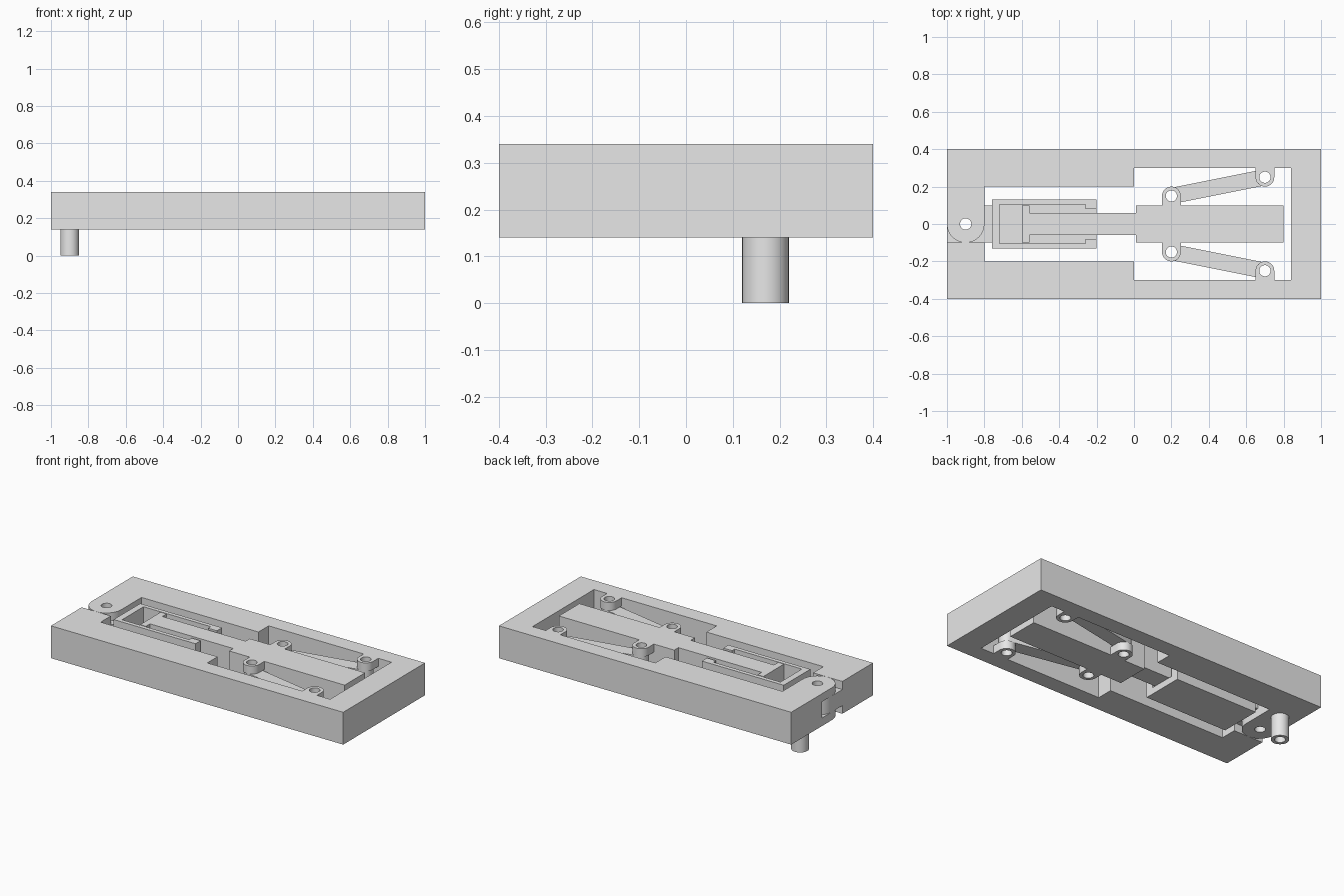
import bpy, bmesh
from math import pi, cos, sin, atan2
from mathutils import Vector

cube = bpy.data.objects.get("Cube")
if cube:
    bpy.data.objects.remove(cube)

grey = bpy.data.materials.new("plain grey")
grey.use_nodes = True
grey.diffuse_color = (0.8, 0.8, 0.8, 1)
grey.node_tree.nodes["Principled BSDF"].inputs["Base Color"].default_value = (0.8, 0.8, 0.8, 1)

BOTTOM, TOP = 0.14, 0.34
LOW, HIGH = 0.19, 0.29      # middle layer where hinged parts interleave
HOLE = 0.03


def arc(cx, cy, r, start, end, n=24):
    return [(cx + r * cos(start + (end - start) * i / n),
             cy + r * sin(start + (end - start) * i / n)) for i in range(n + 1)]


def circle(cx, cy, r, n=32):
    return arc(cx, cy, r, 0, 2 * pi, n)[:-1]


def prism(name, loops, z0, z1):
    """Filled outline with holes, raised between two heights."""
    curve = bpy.data.curves.new(name, "CURVE")
    curve.dimensions = "2D"
    curve.fill_mode = "BOTH"
    curve.extrude = (z1 - z0) / 2
    for loop in loops:
        spline = curve.splines.new("POLY")
        spline.points.add(len(loop) - 1)
        for point, (x, y) in zip(spline.points, loop):
            point.co = (x, y, 0, 1)
        spline.use_cyclic_u = True
    helper = bpy.data.objects.new(name + " outline", curve)
    mesh = bpy.data.meshes.new_from_object(helper)
    bpy.data.objects.remove(helper)
    bm = bmesh.new()
    bm.from_mesh(mesh)
    bmesh.ops.translate(bm, verts=bm.verts, vec=Vector((0, 0, (z0 + z1) / 2)))
    bmesh.ops.remove_doubles(bm, verts=bm.verts, dist=0.0001)
    bmesh.ops.recalc_face_normals(bm, faces=bm.faces)
    bm.to_mesh(mesh)
    bm.free()
    mesh.materials.clear()
    mesh.materials.append(grey)
    obj = bpy.data.objects.new(name, mesh)
    bpy.context.collection.objects.link(obj)
    bpy.ops.object.select_all(action="DESELECT")
    obj.select_set(True)
    bpy.context.view_layer.objects.active = obj
    bpy.ops.object.shade_smooth_by_angle(angle=0.6)
    return obj


def box(name, x0, x1, y0, y1, z0, z1):
    return prism(name, [[(x0, y0), (x1, y0), (x1, y1), (x0, y1)]], z0, z1)


def tab(name, cx, cy, r, to_wall, z0, z1):
    """Round-ended lug with a pin hole, squared off where it meets its wall."""
    start = pi if to_wall > 0 else 0
    outline = arc(cx, cy, r, start, start + pi)
    outline += [(outline[-1][0], cy + to_wall), (outline[0][0], cy + to_wall)]
    prism(name, [outline, circle(cx, cy, HOLE)], z0, z1)


def fork(name, cx, cy, r, to_wall):
    tab(name + "_upper", cx, cy, r, to_wall, HIGH, TOP)
    tab(name + "_lower", cx, cy, r, to_wall, BOTTOM, LOW)


def mirrored(half):
    return half + [(x, -y) for x, y in reversed(half)]


# Frame, open at one end for the hinge
prism("frame", [mirrored([(-0.8, 0.1), (-1, 0.1), (-1, 0.4), (1, 0.4)])[:4]
                + [(1, -0.4), (-1, -0.4), (-1, -0.1), (-0.8, -0.1), (-0.8, -0.2),
                   (0, -0.2), (0, -0.3), (0.84, -0.3), (0.84, 0.3), (0, 0.3),
                   (0, 0.2), (-0.8, 0.2)]], BOTTOM, TOP)

# Hinge joining the two sides of the open end
fork("hinge_fork", -0.9, 0, 0.1, 0.1)
tab("hinge_knuckle", -0.9, 0, 0.1, -0.1, LOW, HIGH)

# Open-topped cylinder housing with lips around the rod
box("housing_floor", -0.76, -0.2, -0.13, 0.13, BOTTOM, 0.18)
prism("housing_walls", [mirrored([(-0.76, 0.13), (-0.2, 0.13), (-0.2, 0.08),
                                  (-0.26, 0.08), (-0.26, 0.105), (-0.72, 0.105)])[:6]
                        + [(-0.72, -0.105), (-0.26, -0.105), (-0.26, -0.08),
                           (-0.2, -0.08), (-0.2, -0.13), (-0.76, -0.13)]], 0.18, TOP)
box("housing_tang", -0.8, -0.76, -0.1, 0.1, LOW, HIGH)

# Piston rod with its head, and the sliding block
prism("piston_rod", [mirrored([(-0.6, 0.1), (-0.56, 0.1), (-0.56, 0.06), (0.01, 0.06)])],
      0.18, TOP)
box("sliding_block", 0.01, 0.8, -0.1, 0.1, BOTTOM, TOP)

# Link arms and the forked lugs that hold them, on both sides
for side, label in ((1, "back"), (-1, "front")):
    ax, ay, bx, by = 0.2, 0.15 * side, 0.7, 0.25 * side
    fork(label + "_block_lug", ax, ay, 0.05, -0.05 * side)
    fork(label + "_frame_lug", bx, by, 0.05, 0.05 * side)
    turn = atan2(by - ay, bx - ax)
    outline = (arc(ax, ay, 0.043, turn + pi / 2, turn + 3 * pi / 2)
               + arc(bx, by, 0.043, turn - pi / 2, turn + pi / 2))
    prism(label + "_link_arm", [outline, circle(ax, ay, HOLE), circle(bx, by, HOLE)],
          LOW, HIGH)

# Hollow pin under the frame
prism("hollow_pin", [circle(-0.9, 0.17, 0.05), circle(-0.9, 0.17, HOLE)], 0, BOTTOM)
